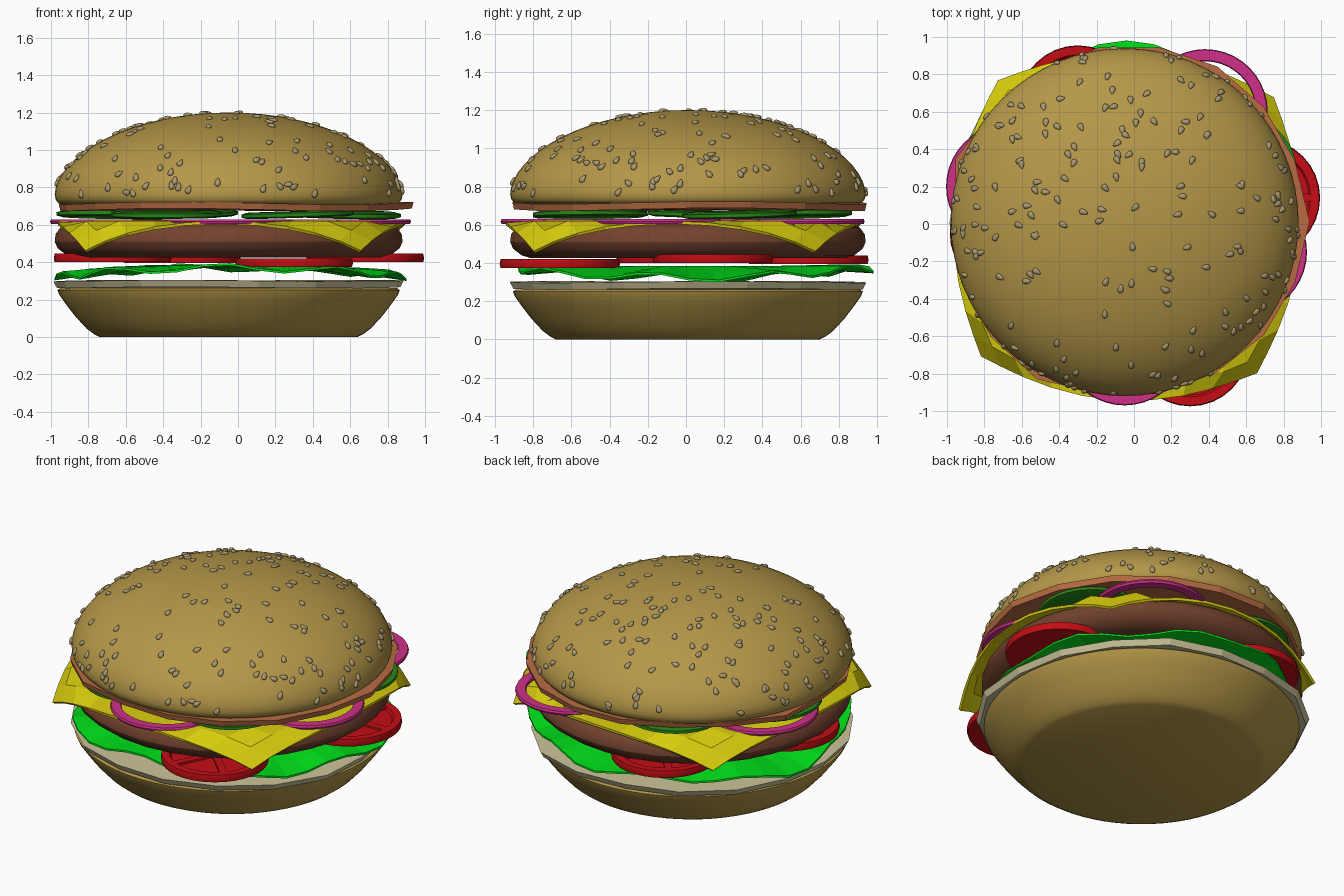
import bpy, bmesh, math, random
from mathutils import Vector, Matrix

if "Cube" in bpy.data.objects:
    bpy.data.objects.remove(bpy.data.objects["Cube"])

random.seed(7)
CX, CY = -0.05, 0.01
TAU = 2 * math.pi


def mat(name, rgb):
    m = bpy.data.materials.new(name)
    m.diffuse_color = (*rgb, 1)
    m.use_nodes = True
    m.node_tree.nodes["Principled BSDF"].inputs["Base Color"].default_value = m.diffuse_color
    return m


BUN = mat("bun", (0.46, 0.31, 0.065))
SEED = mat("seed", (0.40, 0.32, 0.16))
MEAT = mat("meat", (0.17, 0.055, 0.027))
CREAM = mat("cream", (0.60, 0.55, 0.32))
KETCHUP = mat("brown_sauce", (0.47, 0.15, 0.055))
LEAF = mat("leaf", (0.0, 0.75, 0.01))
RED = mat("tomato", (0.55, 0.004, 0.007))
YELLOW = mat("cheese", (0.70, 0.62, 0.004))
PINK = mat("onion", (0.62, 0.03, 0.25))
GREEN = mat("pickle", (0.02, 0.24, 0.008))


def finish(bm, name, material, loc=(CX, CY, 0), rot=(0, 0, 0), smooth=None):
    bmesh.ops.recalc_face_normals(bm, faces=bm.faces)
    me = bpy.data.meshes.new(name)
    bm.to_mesh(me)
    bm.free()
    ob = bpy.data.objects.new(name, me)
    bpy.context.collection.objects.link(ob)
    me.materials.append(material)
    ob.location, ob.rotation_euler = loc, rot
    if smooth:
        bpy.ops.object.select_all(action='DESELECT')
        ob.select_set(True)
        bpy.context.view_layer.objects.active = ob
        bpy.ops.object.shade_smooth_by_angle(angle=math.radians(smooth))
    return ob


def lathe(profile, n, closed=False, shape=None):
    """Revolve (r, z) points; shape(r, z, angle) may bend each point."""
    bm = bmesh.new()
    rings = []
    for r, z in profile:
        if r == 0:
            rings.append([bm.verts.new((0, 0, z))] * n)
            continue
        ring = []
        for i in range(n):
            a = TAU * i / n
            rr, zz = shape(r, z, a) if shape else (r, z)
            ring.append(bm.verts.new((rr * math.cos(a), rr * math.sin(a), zz)))
        rings.append(ring)
    pairs = list(zip(rings, rings[1:])) + ([(rings[-1], rings[0])] if closed else [])
    for A, B in pairs:
        for i in range(n):
            j = (i + 1) % n
            quad = list(dict.fromkeys((A[i], A[j], B[j], B[i])))
            bm.faces.new(quad)
    return bm


# Buns and patty
def dome(t):
    return 0.93 * math.sin(t), 0.76 + 0.44 * max(math.cos(t), 0) ** 1.1


top = [(0, 1.2)] + [dome(math.pi / 2 * i / 16) for i in range(1, 17)]
top += [(0.925, 0.735), (0.91, 0.715), (0.87, 0.705), (0, 0.705)]
finish(lathe(top, 64), "top_bun", BUN, smooth=50)
bottom = [(0, 0), (0.69, 0), (0.72, 0.015), (0.76, 0.045), (0.82, 0.11), (0.87, 0.175),
          (0.905, 0.225), (0.915, 0.25), (0.90, 0.262), (0, 0.262)]
finish(lathe(bottom, 64), "bottom_bun", BUN, smooth=40)
patty = [(0, 0.425), (0.82, 0.425), (0.87, 0.44), (0.915, 0.475), (0.93, 0.51), (0.925, 0.55),
         (0.90, 0.585), (0.86, 0.605), (0, 0.605)]
finish(lathe(patty, 32), "patty", MEAT, smooth=30)

# Sesame seeds sit on the dome, pressed along the surface
bm = bmesh.new()
for k in range(200):
    t = math.pi / 2 * (0.06 + 0.93 * random.random() ** 0.6)
    a = random.uniform(0, TAU)
    (r, z), (r2, z2) = dome(t), dome(t - 0.01)
    slope = Vector((r2 - r, 0, z2 - z)).normalized()
    side = Vector((0, 1, 0))
    normal = slope.cross(side)
    if normal.z < 0:
        normal = -normal
    frame = Matrix((slope, side, normal)).transposed().to_4x4()
    m = (Matrix.Rotation(a, 4, 'Z') @ Matrix.Translation((r, 0, z)) @ frame
         @ Matrix.Rotation(random.gauss(0, 0.6), 4, 'Z'))
    made = bmesh.ops.create_icosphere(bm, subdivisions=2, radius=1)["verts"]
    for v in made:
        x, y, h = v.co
        v.co = m @ Vector((0.025 * x, 0.015 * y * (1 - 0.45 * x), 0.011 * h * (1 - 0.3 * x) + 0.003))
finish(bm, "sesame_seeds", SEED, smooth=60)


# Sauces: irregular faceted discs
def blob(n, low, high, wave):
    radii = [random.uniform(low, high) for _ in range(n)]

    def shape(r, z, a):
        i = round(a / TAU * n) % n
        return r * radii[i], z + wave * math.sin(3 * a + 1)
    return shape


finish(lathe([(0, 0.262), (0.98, 0.264), (1, 0.30), (0.8, 0.302), (0, 0.302)], 18,
             shape=blob(18, 0.93, 0.975, 0.004)), "cream_sauce", CREAM, (CX, CY - 0.005, 0))
finish(lathe([(0, 0.68), (0.99, 0.68), (1, 0.715), (0, 0.715)], 18,
             shape=blob(18, 0.92, 0.985, 0.008)), "brown_sauce", KETCHUP, (CX + 0.02, CY + 0.005, 0))


# Lettuce: a wavy sheet drooping towards its rim
def ruffle(r, z, a):
    f = max(0, r - 0.45) / 0.5
    drop = 0.03 + 0.024 * math.cos(2 * a) + 0.022 * math.sin(9 * a + 0.5)
    return r * (1 + 0.035 * f * math.sin(5 * a)), z - f * drop


leaf = [(0, 0.372), (0.45, 0.372), (0.65, 0.372), (0.8, 0.372), (0.93, 0.37)]
leaf += [(r, z + 0.012) for r, z in reversed(leaf)]
finish(lathe(leaf, 40, shape=ruffle), "lettuce", LEAF, (CX + 0.01, CY + 0.01, 0))

# Tomato slices: rim, sunken pulp and spokes
for i, (x, y, z) in enumerate([(0.68, 0.14, 0.40), (-0.30, 0.64, 0.395),
                               (-0.67, -0.05, 0.40), (0.30, -0.66, 0.375)]):
    bm = lathe([(0, 0), (0.31, 0), (0.315, 0.02), (0.31, 0.045), (0.265, 0.045),
                (0.255, 0.03), (0, 0.03)], 32)
    for k in range(5):
        bmesh.ops.create_cube(bm, size=1, matrix=Matrix.Rotation(TAU * k / 5 + i, 4, 'Z')
                              @ Matrix.Translation((0.135, 0, 0.034)) @ Matrix.Diagonal((0.27, 0.045, 0.018, 1)))
    finish(bm, f"tomato_slice_{i + 1}", RED, (x, y, z), smooth=30)

# Cheese: square sheet whose corners fold down over the patty
bm = bmesh.new()
bmesh.ops.create_grid(bm, x_segments=10, y_segments=10, size=0.93)
for v in bm.verts:
    r = v.co.xy.length
    over = max(0, r - 0.93)
    v.co.z = -0.40 * over - 0.01 * max(0, r - 0.7)
    if over:
        v.co.xy *= (0.93 + 0.3 * over) / r
cheese = finish(bm, "cheese_slice", YELLOW, (-0.035, -0.015, 0.622), (0, 0, math.radians(-3.5)))
sol = cheese.modifiers.new("thickness", 'SOLIDIFY')
sol.thickness = 0.016
sol.offset = -1

# Onion rings
for i, (x, y) in enumerate([(-0.05, -0.635), (-0.67, 0.20), (0.38, 0.60), (0.59, -0.15)]):
    ring = [(0.33, 0), (0.335, 0.012), (0.33, 0.024), (0.275, 0.024), (0.27, 0.012), (0.275, 0)]
    finish(lathe(ring, 40, closed=True), f"onion_ring_{i + 1}", PINK, (x, y, 0.605), smooth=30)

# Pickle slices, each lying at a slight tilt
for i, (x, y) in enumerate([(0.57, 0.28), (-0.30, 0.57), (-0.67, 0.10), (-0.38, -0.50), (0.32, -0.50)]):
    disc = [(0, 0), (0.27, 0), (0.30, 0.008), (0.30, 0.026), (0.27, 0.034), (0, 0.03)]
    tilt = (random.uniform(-0.03, 0.03), random.uniform(-0.03, 0.03), 0)
    finish(lathe(disc, 28), f"pickle_slice_{i + 1}", GREEN, (x, y, 0.638), tilt, smooth=30)
